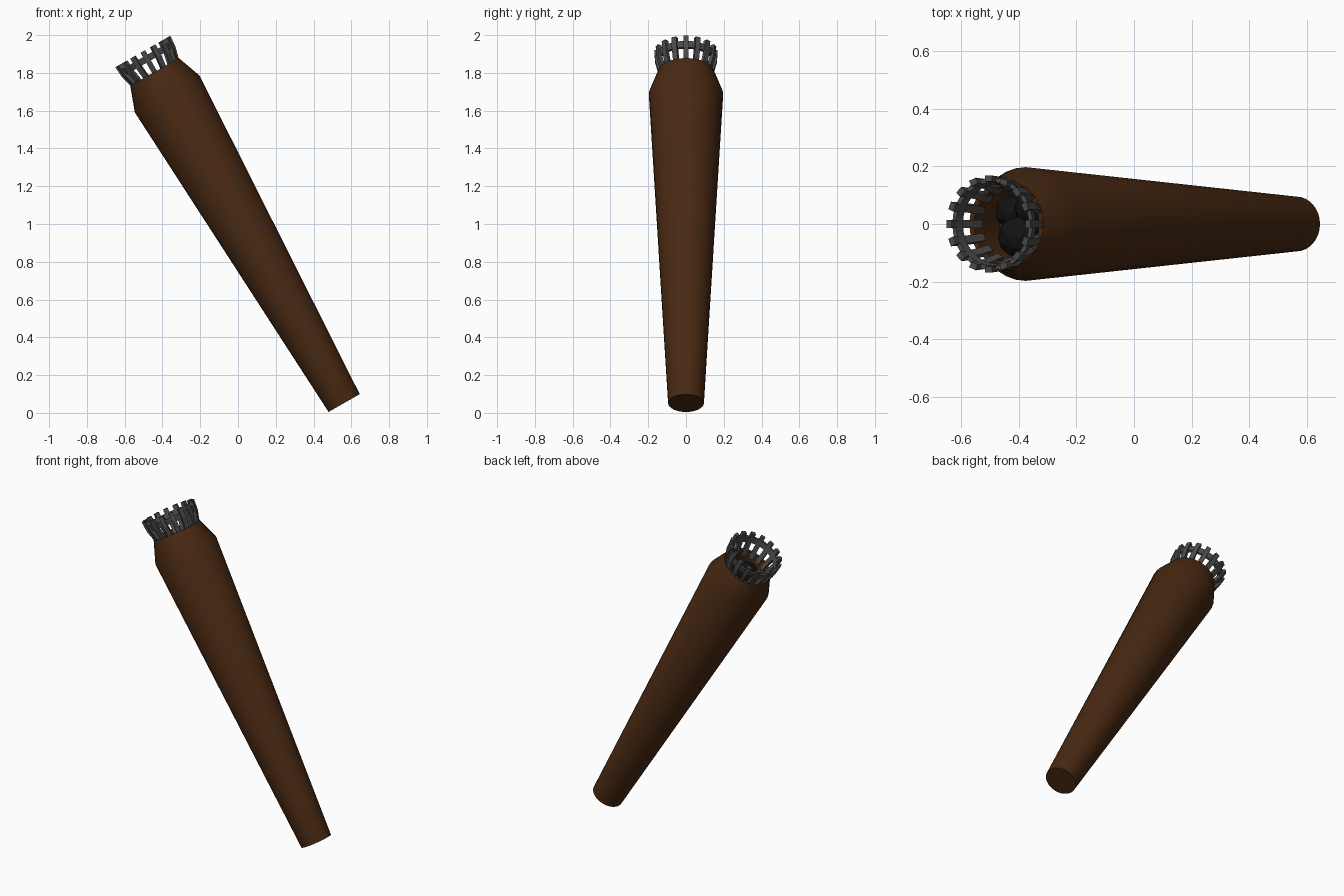
import bpy, bmesh, math
from mathutils import Matrix, Vector

if "Cube" in bpy.data.objects:
    bpy.data.objects.remove(bpy.data.objects["Cube"])

# Torch axis: leans 30 degrees towards -x, starting at the handle's foot
TILT = Matrix.Translation((0.562, 0, 0.052)) @ Matrix.Rotation(math.radians(-29.8), 4, 'Y')


def material(name, color):
    m = bpy.data.materials.new(name)
    m.diffuse_color = (*color, 1)
    m.use_nodes = True
    m.node_tree.nodes["Principled BSDF"].inputs["Base Color"].default_value = m.diffuse_color
    return m


wood = material("wood", (0.065, 0.022, 0.006))
iron = material("iron", (0.07, 0.07, 0.07))
black = material("black", (0.006, 0.006, 0.006))


def finish(name, bm, mat, smooth=None):
    bmesh.ops.recalc_face_normals(bm, faces=bm.faces)
    me = bpy.data.meshes.new(name)
    bm.to_mesh(me)
    bm.free()
    ob = bpy.data.objects.new(name, me)
    bpy.context.collection.objects.link(ob)
    ob.matrix_world = TILT
    me.materials.append(mat)
    if smooth:
        bpy.context.view_layer.objects.active = ob
        ob.select_set(True)
        bpy.ops.object.shade_smooth_by_angle(angle=math.radians(smooth))
        ob.select_set(False)
    return ob


def lathe(name, profile, n, mat, closed=False, smooth=None):
    bm = bmesh.new()
    rings = []
    for r, z in profile:
        if r == 0:
            rings.append([bm.verts.new((0, 0, z))] * n)
        else:
            rings.append([bm.verts.new((r * math.cos(2 * math.pi * i / n),
                                        r * math.sin(2 * math.pi * i / n), z)) for i in range(n)])
    pairs = list(zip(rings, rings[1:])) + ([(rings[-1], rings[0])] if closed else [])
    for a, b in pairs:
        for i in range(n):
            j = (i + 1) % n
            bm.faces.new(list(dict.fromkeys((a[i], a[j], b[j], b[i]))))
    return finish(name, bm, mat, smooth)


# Handle: tapered shaft, shoulder and hollow bowl
lathe("handle", [(0, 0), (0.095, 0), (0.197, 1.886), (0.148, 2.02),
                 (0.130, 2.02), (0.120, 1.86), (0, 1.86)], 32, wood, smooth=25)

# Iron band of the crown
lathe("crown_band", [(0.153, 2.083), (0.160, 2.118), (0.145, 2.118), (0.138, 2.083)],
      32, iron, closed=True)

# Crown bars: flare out from the bowl, then stand up past the band
N = 16
bm = bmesh.new()
path = [(0.128, 1.985), (0.154, 2.08), (0.159, 2.145)]
for k in range(N):
    rot = Matrix.Rotation(2 * math.pi * k / N, 3, 'Z')
    rows = []
    for r, z in path:
        rows.append([bm.verts.new(rot @ Vector((r + dx, dy, z)))
                     for dx, dy in ((-0.012, -0.014), (0.009, -0.014), (0.009, 0.014), (-0.012, 0.014))])
    bm.faces.new(rows[0])
    bm.faces.new(rows[-1])
    for a, b in zip(rows, rows[1:]):
        for i in range(4):
            j = (i + 1) % 4
            bm.faces.new((a[i], a[j], b[j], b[i]))
finish("crown_bars", bm, iron)

# Coals lying in the bowl
bm = bmesh.new()
for x, y, z, r in ((0.0, -0.045, 1.93, 0.075), (0.045, 0.055, 1.91, 0.065), (-0.05, 0.04, 1.89, 0.06)):
    bmesh.ops.create_icosphere(bm, subdivisions=2, radius=r, matrix=Matrix.Translation((x, y, z)))
finish("coals", bm, black)
